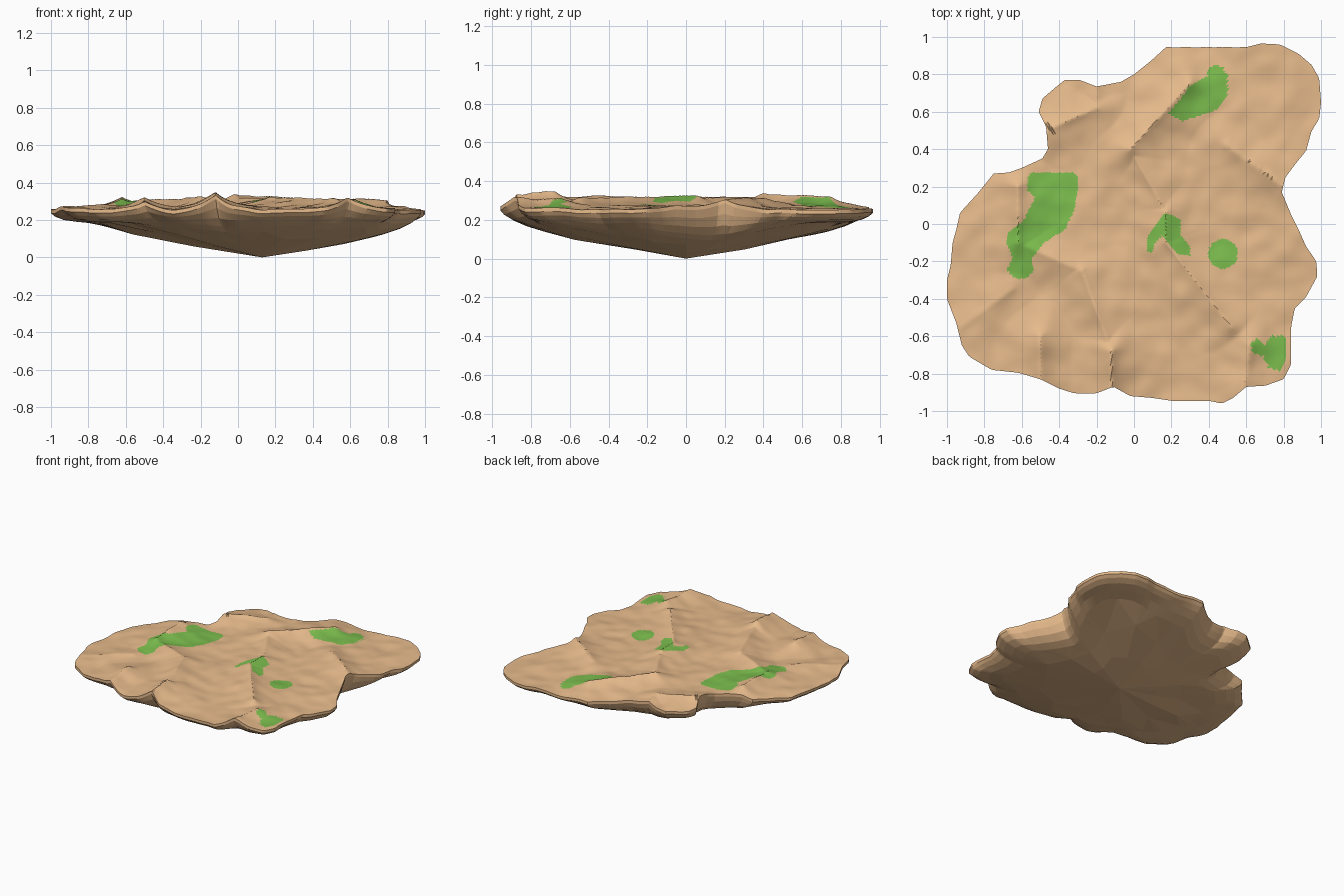
import bpy, bmesh, math, random
from mathutils import Vector, noise
from mathutils.geometry import intersect_point_line

if "Cube" in bpy.data.objects:
    bpy.data.objects.remove(bpy.data.objects["Cube"])

random.seed(4)
N, RINGS, COARSE = 420, 90, 20

# island outline seen from above
OUTLINE = [
    (1.0, .65), (.99, .78), (.95, .85), (.88, .91), (.78, .96), (.68, .965), (.6, .945), (.17, .945),
    (.1, .88), (0, .8), (-.07, .76), (-.2, .735), (-.29, .77), (-.37, .77), (-.42, .73), (-.49, .67),
    (-.51, .6), (-.47, .52), (-.46, .4), (-.49, .35), (-.6, .3), (-.67, .275), (-.75, .27), (-.83, .17),
    (-.93, .06), (-.95, -.03), (-.97, -.1), (-.98, -.22), (-1, -.3), (-1, -.4), (-.95, -.53), (-.92, -.65),
    (-.88, -.71), (-.76, -.78), (-.62, -.795), (-.5, -.83), (-.4, -.88), (-.32, -.905), (-.2, -.905),
    (-.11, -.87), (-.02, -.92), (.1, -.93), (.2, -.945), (.4, -.945), (.47, -.96), (.53, -.93), (.6, -.87),
    (.7, -.865), (.8, -.83), (.84, -.75), (.84, -.55), (.86, -.45), (.92, -.39), (.98, -.28), (.975, -.2),
    (.92, -.12), (.88, -.03), (.84, .05), (.79, .17), (.81, .25), (.87, .33), (.92, .39), (.95, .5), (.99, .56)]

# ridge lines on the ground: start, end, height
RIDGES = [
    (-.12, -.9, -.12, -.68, .08), (-.12, -.68, -.28, -.25, .05), (-.5, -.83, -.5, -.6, .05),
    (-.28, -.25, -.62, -.1, .04), (-.62, -.1, -.62, .2, .055), (.58, -.9, .62, -.65, .065),
    (.52, -.55, .17, -.1, .05), (.17, -.1, .17, .06, .05), (.17, .06, -.02, .4, .04),
    (-.02, .4, .3, .75, .06), (-.47, .5, -.2, .62, .045), (-.2, .62, -.2, .74, .035),
    (.8, .2, .5, .42, .05), (-.92, -.55, -.65, -.35, .025)]

# grass patch outlines
GRASS = [
    [(-.55, .275), (-.32, .275), (-.3, .25), (-.3, .19), (-.32, .07), (-.37, -.03), (-.48, -.1), (-.54, -.18),
     (-.54, -.26), (-.58, -.29), (-.64, -.29), (-.68, -.25), (-.65, -.18), (-.68, -.1), (-.67, -.04),
     (-.59, .02), (-.53, .14), (-.57, .18), (-.57, .24)],
    [(.18, .59), (.26, .55), (.44, .61), (.5, .69), (.5, .8), (.47, .84), (.44, .855), (.4, .83), (.39, .79),
     (.3, .74), (.24, .66)],
    [(.07, -.15), (.07, -.07), (.12, 0), (.16, .055), (.2, .05), (.25, .02), (.25, -.06), (.3, -.12),
     (.3, -.17), (.23, -.16), (.15, -.06), (.11, -.11), (.1, -.15)],
    [(.475 + .08 * math.cos(a * math.pi / 8), -.16 + .08 * math.sin(a * math.pi / 8)) for a in range(16)],
    [(.62, -.65), (.65, -.61), (.7, -.64), (.74, -.6), (.81, -.6), (.81, -.72), (.78, -.79), (.72, -.77),
     (.69, -.71), (.64, -.69)]]


def material(name, rgb):
    m = bpy.data.materials.new(name)
    m.diffuse_color = [((c / 255 + .055) / 1.055) ** 2.4 for c in rgb] + [1]
    m.use_nodes = True
    m.node_tree.nodes["Principled BSDF"].inputs["Base Color"].default_value = m.diffuse_color
    return m


SAND = material("sand", (231, 187, 140))
GREEN = material("grass green", (124, 190, 78))


def inside(x, y, poly):
    hit = False
    for (ax, ay), (bx, by) in zip(poly, poly[1:] + poly[:1]):
        if (ay > y) != (by > y) and x < ax + (y - ay) * (bx - ax) / (by - ay):
            hit = not hit
    return hit


def rim_point(ang):
    # ray from the centre to the outline
    d = Vector((math.cos(ang), math.sin(ang)))
    best = 0
    for a, b in zip(OUTLINE, OUTLINE[1:] + OUTLINE[:1]):
        a, b = Vector(a), Vector(b)
        e = b - a
        den = d.cross(e)
        if abs(den) < 1e-9:
            continue
        t, u = a.cross(e) / den, a.cross(d) / den
        if t > 0 and -1e-6 <= u <= 1 + 1e-6:
            best = max(best, t)
    return d * best


def height(x, y):
    p = Vector((x, y, 0))
    ridge = 0
    for ax, ay, bx, by, h in RIDGES:
        a, b = Vector((ax, ay, 0)), Vector((bx, by, 0))
        q, t = intersect_point_line(p, a, b)
        d = (p - a.lerp(b, min(1, max(0, t)))).length
        ridge = max(ridge, h * math.exp(-d / .1))
    r2 = min(1, x * x + y * y)
    return .252 + .022 * (1 - r2) + ridge + .014 * noise.noise(p * 4) + .007 * noise.noise(p * 10)


def finish(bm, name, mats):
    bmesh.ops.recalc_face_normals(bm, faces=bm.faces)
    me = bpy.data.meshes.new(name)
    bm.to_mesh(me)
    bm.free()
    for m in mats:
        me.materials.append(m)
    ob = bpy.data.objects.new(name, me)
    bpy.context.collection.objects.link(ob)
    return ob


def bridge(bm, r0, r1):
    for i in range(len(r0)):
        j = (i + 1) % len(r0)
        bm.faces.new((r0[i], r0[j], r1[j], r1[i]))


rim = [rim_point(i * math.tau / N) for i in range(N)]
rim_z = [height(*p) for p in rim]

# uneven sandy ground with grass patches and a thin lip
bm = bmesh.new()
mid = bm.verts.new((0, 0, height(0, 0)))
rings = []
for k in range(1, RINGS + 1):
    f = k / RINGS
    rings.append([bm.verts.new((p.x * f, p.y * f, height(p.x * f, p.y * f))) for p in rim])
for i in range(N):
    bm.faces.new((mid, rings[0][i], rings[0][(i + 1) % N]))
for a, b in zip(rings, rings[1:]):
    bridge(bm, a, b)
for f in bm.faces:
    c = f.calc_center_median()
    if any(inside(c.x, c.y, g) for g in GRASS):
        f.material_index = 1
lip = [bm.verts.new((p.x, p.y, z - .02)) for p, z in zip(rim, rim_z)]
bridge(bm, rings[-1], lip)
top = finish(bm, "island_ground", [SAND, GREEN])
bpy.context.view_layer.objects.active = top
top.select_set(True)
bpy.ops.object.shade_smooth_by_angle(angle=math.radians(30))

# fluted rim and shallow faceted cone underneath
APEX = Vector((.13, 0))
bm = bmesh.new()


def under(i, f, s, jitter=0):
    v = (rim[i] - APEX) * f
    r = v.length
    bowl = min(.15 * r + .055 * r * r, .185, rim_z[i] - .05)
    z = bowl + s * (rim_z[i] - .02 - bowl)
    v = v * (1 + random.uniform(-jitter, jitter)) + APEX
    return bm.verts.new((v.x, v.y, z))


bands = [[under(i, f, s) for i in range(N)]
         for f, s in ((1, 1), (.98, .65), (.94, .3), (.87, .08), (.78, 0))]
for a, b in zip(bands, bands[1:]):
    bridge(bm, a, b)
step = N // COARSE
inner = [[under(i, f, 0, .1) for i in range(0, N, step)] for f in (.56, .3)]
for j in range(COARSE):
    a, b = inner[0][j], inner[0][(j + 1) % COARSE]
    fine = [bands[-1][(j * step + k) % N] for k in range(step + 1)]
    half = step // 2
    for k in range(step):
        bm.faces.new((fine[k], fine[k + 1], a if k < half else b))
    bm.faces.new((fine[half], b, a))
bridge(bm, inner[0], inner[1])
tip = bm.verts.new((APEX.x, APEX.y, 0))
for j in range(COARSE):
    bm.faces.new((tip, inner[1][j], inner[1][(j + 1) % COARSE]))
finish(bm, "island_underside", [SAND])
